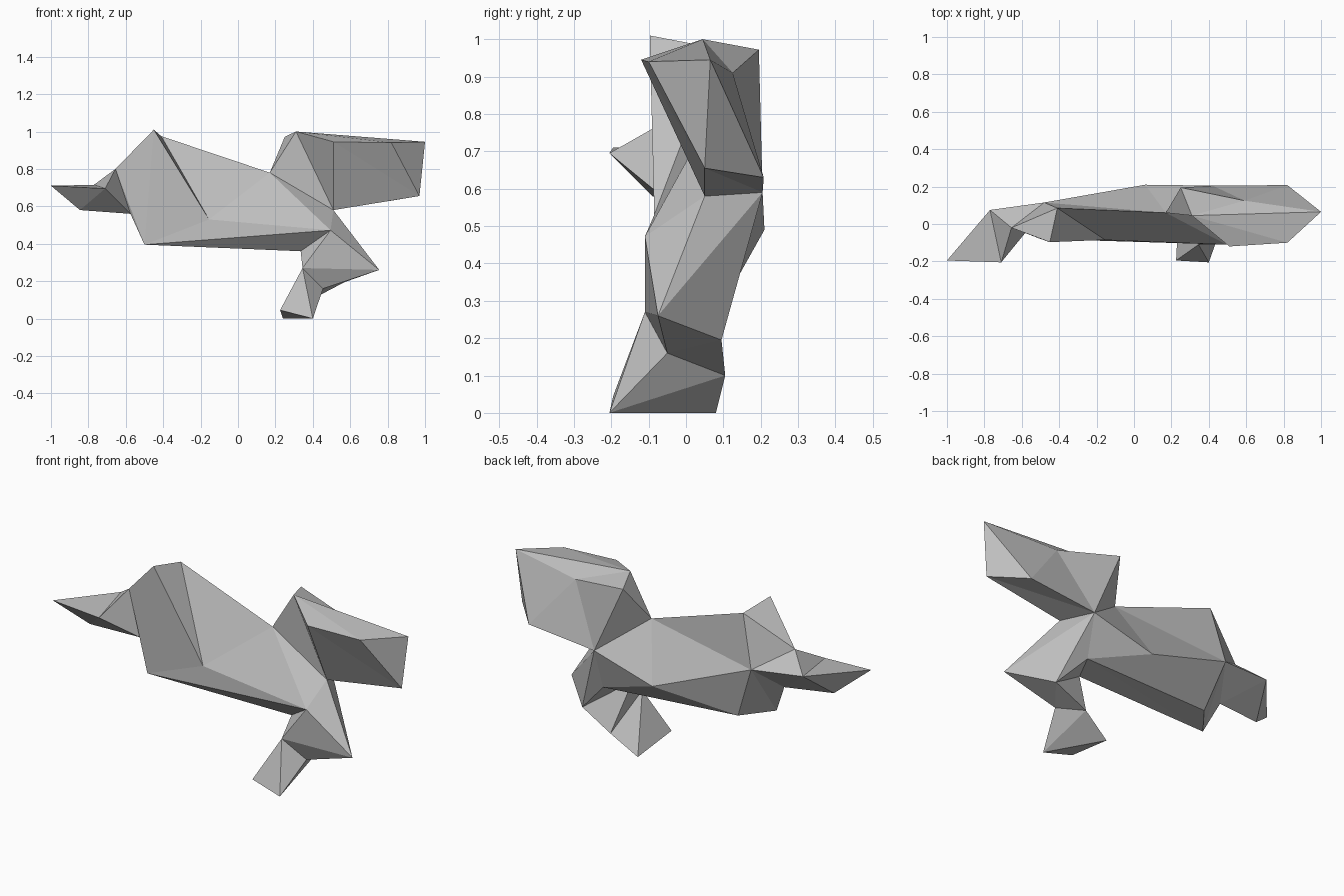
import bpy
import bmesh

cube = bpy.data.objects.get("Cube")
if cube:
    bpy.data.objects.remove(cube, do_unlink=True)

# One flat grey for the whole faceted figure
grey = bpy.data.materials.new("plain_grey")
grey.use_nodes = True
grey.diffuse_color = (0.52, 0.52, 0.52, 1)
grey.node_tree.nodes["Principled BSDF"].inputs["Base Color"].default_value = grey.diffuse_color

skin = bmesh.new()
point = skin.verts.new

# Torso corners
shoulder = point((.17, .06, .78))
armpit = point((.51, .05, .58))
rump = point((.42, .205, .59))
hip = point((.495, -.11, .472))
dent = point((-.155, -.085, .53))
back = point((.06, .21, .49))
chest = point((-.5, -.08, .395))
chest_rear = point((-.375, .08, .395))
groin = point((.335, -.01, .36))
groin_rear = point((.41, .14, .365))

# Head and beak corners
crest = point((-.45, -.097, 1.01))
crest_rear = point((-.41, .085, .975))
nape = point((-.48, .115, .69))
brow = point((-.655, -.02, .8))
throat = point((-.575, -.04, .56))
tip = point((-1, -.195, .71))
lip = point((-.71, -.205, .695))
chin = point((-.845, -.09, .58))
cheek = point((-.77, .075, .715))

# Wing corners
peak = point((.31, .045, 1))
peak_rear = point((.25, .195, .972))
edge = point((.51, -.12, .945))
edge_end = point((.82, -.1, .94))
wing_tip = point((1, .065, .945))
wing_low = point((.97, .05, .655))
wing_rear = point((.82, .208, .63))
ridge = point((.59, .125, .91))

# Leg and foot corners
knee = point((.755, -.075, .26))
shin = point((.345, -.11, .27))
ankle = point((.455, -.05, .16))
calf = point((.57, .095, .195))
heel = point((.39, .105, .1))
toe_in = point((.225, -.195, .045))
toe_out = point((.4, -.205, 0))
sole = point((.24, .08, 0))

part_names = []


def fan(part, hub, *rim):
    """Spread triangles from a hub corner along a rim of corners."""
    if part not in part_names:
        part_names.append(part)
    for a, b in zip(rim, rim[1:]):
        skin.faces.new((hub, a, b)).material_index = part_names.index(part)


# Torso
fan("torso", shoulder, armpit, hip, dent, crest_rear, nape, back, rump)
fan("torso", dent, crest_rear, crest, chest, hip)
fan("torso", chest, hip, groin, groin_rear, chest_rear, nape)
fan("torso", back, rump, groin_rear, chest_rear, nape)

# Head and beak
fan("head", brow, throat, chest, crest, crest_rear, nape)
fan("head", throat, nape, chest)
fan("beak", lip, throat, chin, tip, cheek, brow, throat)
fan("beak", cheek, tip, chin, throat, nape, brow)

# Wing
fan("wing", peak, peak_rear, shoulder, armpit, edge, edge_end, wing_tip, ridge, peak_rear)
fan("wing", wing_low, wing_tip, edge_end, edge, armpit, rump, wing_rear, wing_tip)
fan("wing", rump, shoulder, peak_rear, ridge, wing_rear)
fan("wing", ridge, wing_rear, wing_tip)

# Leg and foot
fan("leg", knee, armpit, hip, shin, ankle, calf, rump, armpit)
fan("leg", groin, hip, shin, heel, calf, groin_rear)
fan("leg", calf, rump, groin_rear)
fan("leg", calf, heel, ankle)
fan("foot", shin, ankle, toe_out, toe_in, sole, heel)
fan("foot", toe_out, ankle, heel, sole, toe_in)

# The parts form one closed skin, so every face can be turned outward
bmesh.ops.recalc_face_normals(skin, faces=skin.faces[:])


def cut_part(name, index):
    """Keep only one part of the skin and make it an object."""
    bm = skin.copy()
    others = [f for f in bm.faces if f.material_index != index]
    bmesh.ops.delete(bm, geom=others, context="FACES")
    for face in bm.faces:
        face.material_index = 0
    mesh = bpy.data.meshes.new(name)
    bm.to_mesh(mesh)
    bm.free()
    mesh.materials.append(grey)
    bpy.context.collection.objects.link(bpy.data.objects.new(name, mesh))


for index, name in enumerate(part_names):
    cut_part(name, index)
skin.free()
